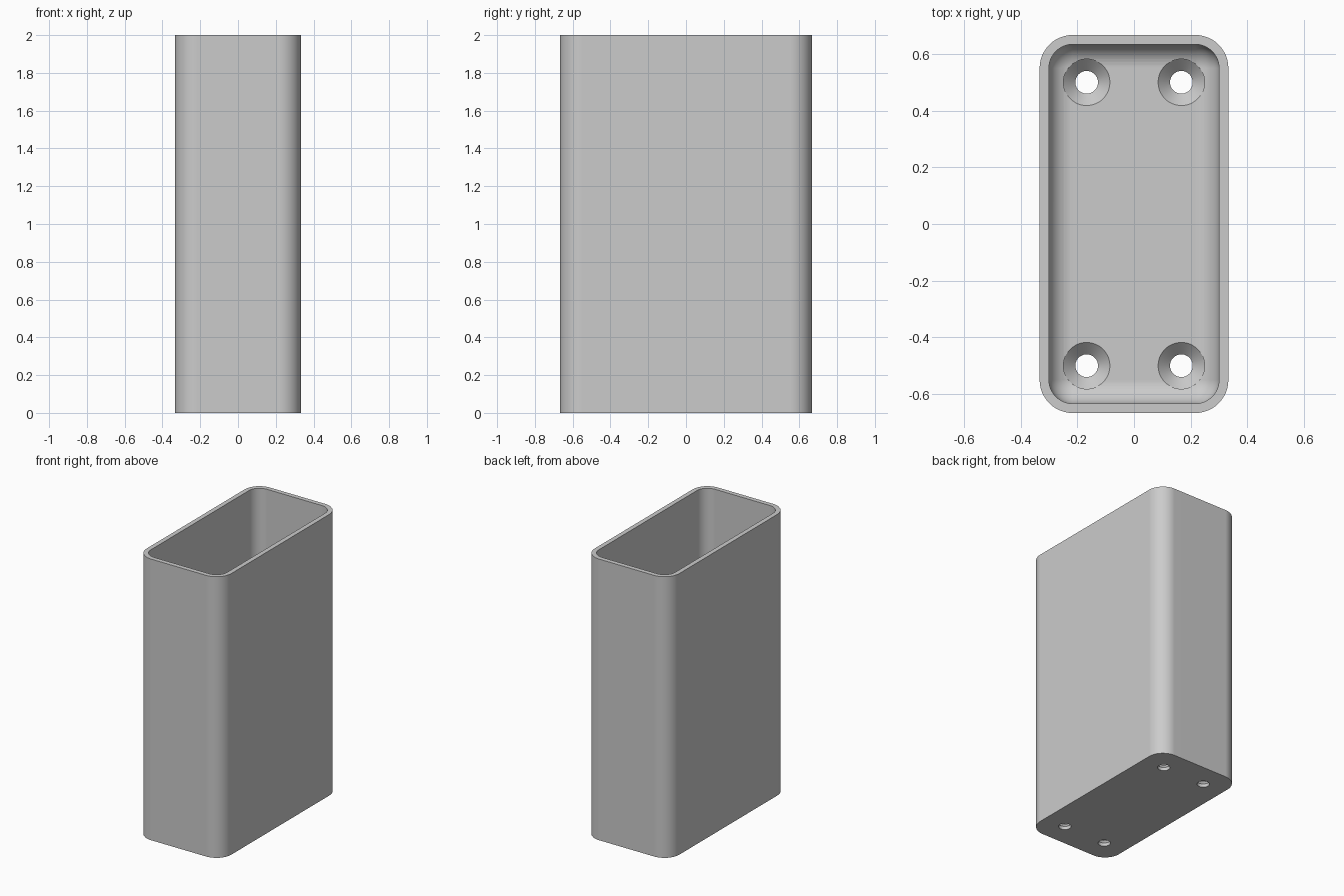
import bpy, bmesh, math

default = bpy.data.objects.get("Cube")
if default:
    bpy.data.objects.remove(default, do_unlink=True)

HX, HY, HEIGHT = 0.333, 0.667, 2.0     # outer half sizes and height
RADIUS, WALL, FLOOR = 0.117, 0.033, 0.067
INNER_R = RADIUS - WALL
HOLE_R, SINK_R = 0.04, 0.082           # screw hole and countersink radii

grey = bpy.data.materials.new("plain_grey")
grey.use_nodes = True
grey.diffuse_color = (0.6, 0.6, 0.6, 1)
grey.node_tree.nodes["Principled BSDF"].inputs["Base Color"].default_value = (0.6, 0.6, 0.6, 1)


def rounded_rect(cx, cy, r, z, steps=12):
    """Loop of points around a rectangle with corner centres at +-cx, +-cy."""
    pts = []
    for k, (sx, sy) in enumerate([(1, 1), (-1, 1), (-1, -1), (1, -1)]):
        for i in range(steps + 1):
            a = math.pi / 2 * (k + i / steps)
            pts.append((sx * cx + r * math.cos(a), sy * cy + r * math.sin(a), z))
    return pts


def circle(x, y, r, z, n=48):
    return [(x + r * math.cos(math.tau * i / n), y + r * math.sin(math.tau * i / n), z)
            for i in range(n)]


def loft(bm, loops):
    """Skin a stack of equal loops and cap both ends."""
    rings = [[bm.verts.new(p) for p in loop] for loop in loops]
    n = len(rings[0])
    for a, b in zip(rings, rings[1:]):
        for i in range(n):
            j = (i + 1) % n
            bm.faces.new((a[i], a[j], b[j], b[i]))
    bm.faces.new(rings[0][::-1])
    bm.faces.new(rings[-1])


def make_object(name, bm):
    bmesh.ops.remove_doubles(bm, verts=bm.verts, dist=1e-5)
    bmesh.ops.recalc_face_normals(bm, faces=bm.faces)
    mesh = bpy.data.meshes.new(name)
    bm.to_mesh(mesh)
    bm.free()
    mesh.materials.append(grey)
    obj = bpy.data.objects.new(name, mesh)
    bpy.context.collection.objects.link(obj)
    return obj


# Open box: outer wall, rim, inner wall, then a rounded edge down to the floor
cx, cy = HX - RADIUS, HY - RADIUS
loops = [rounded_rect(cx, cy, RADIUS, 0), rounded_rect(cx, cy, RADIUS, HEIGHT),
         rounded_rect(cx, cy, INNER_R, HEIGHT)]
for i in range(13):
    a = math.pi / 2 * i / 12
    loops.append(rounded_rect(cx, cy, INNER_R * math.cos(a),
                              FLOOR + INNER_R * (1 - math.sin(a))))
bm = bmesh.new()
loft(bm, loops)
box = make_object("open_box", bm)

# Four countersunk screw holes through the floor
bm = bmesh.new()
sink_top = FLOOR - 0.001
sink_bottom = sink_top - (SINK_R - HOLE_R)
for x in (-0.167, 0.167):
    for y in (-0.5, 0.5):
        loft(bm, [circle(x, y, HOLE_R, -0.1), circle(x, y, HOLE_R, sink_bottom),
                  circle(x, y, SINK_R, sink_top), circle(x, y, SINK_R, 0.2)])
cutter = make_object("screw_hole_cutter", bm)
cutter.hide_render = True

bpy.ops.object.select_all(action='DESELECT')
box.select_set(True)
bpy.context.view_layer.objects.active = box
cut = box.modifiers.new("screw_holes", 'BOOLEAN')
cut.operation, cut.solver, cut.object = 'DIFFERENCE', 'EXACT', cutter
bpy.ops.object.modifier_apply(modifier=cut.name)
bpy.data.objects.remove(cutter, do_unlink=True)

# Smooth rounded corners with crisp rim and hole edges
bpy.ops.object.shade_smooth_by_angle(angle=math.radians(30))
normals = box.modifiers.new("flat_panels", 'WEIGHTED_NORMAL')
normals.keep_sharp = True
